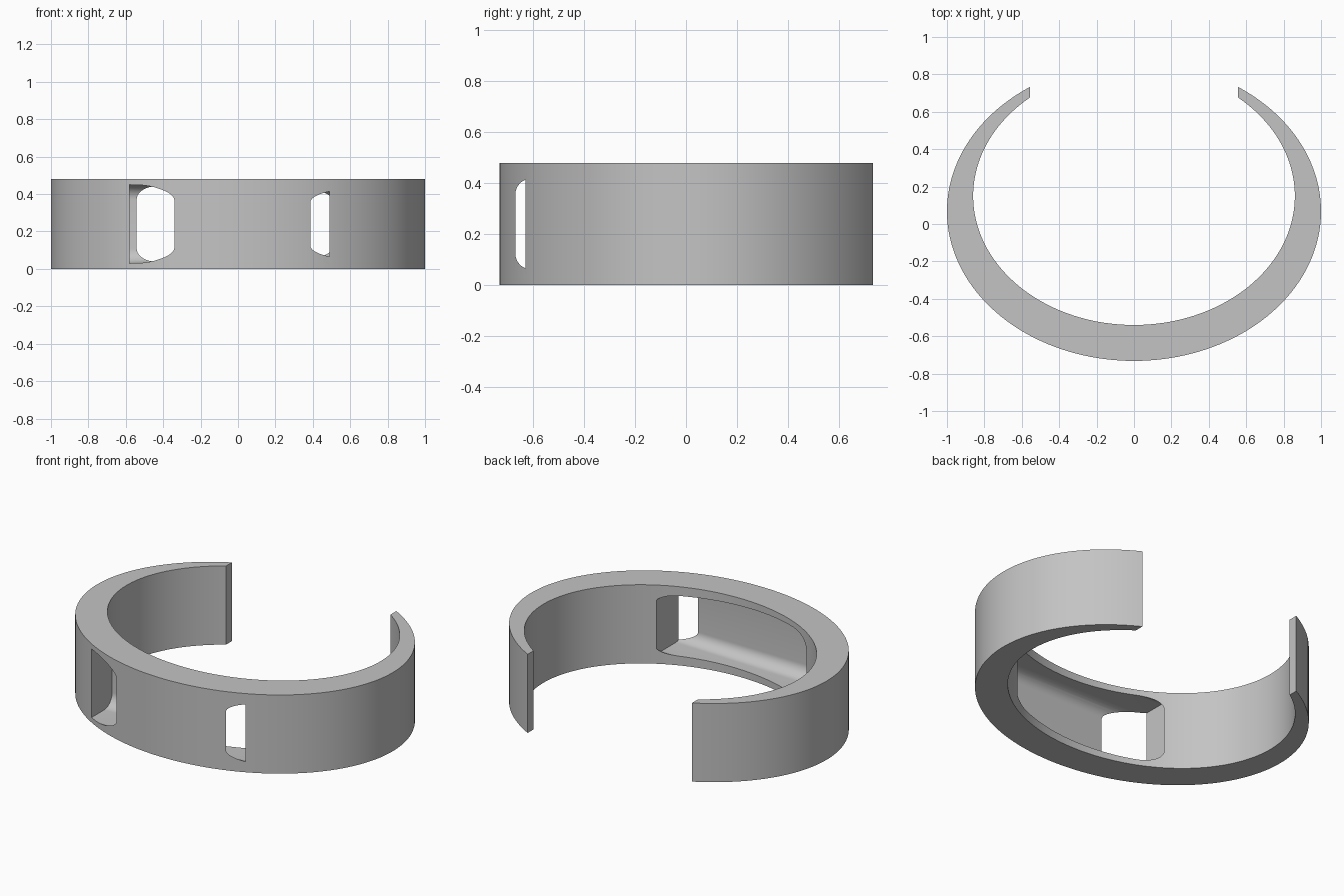
import bpy, bmesh
from math import sin, cos, pi, asin, radians

cube = bpy.data.objects.get("Cube")
if cube:
    bpy.data.objects.remove(cube, do_unlink=True)

HEIGHT = 0.48
END_X = 0.555
STEPS = 128

grey = bpy.data.materials.new("plain grey")
grey.use_nodes = True
colour = (0.55, 0.55, 0.55, 1)
grey.diffuse_color = colour
grey.node_tree.nodes["Principled BSDF"].inputs["Base Color"].default_value = colour


def loft(name, rings, closed):
    """Skin a list of equal point rings; close the loop or cap both ends."""
    bm = bmesh.new()
    loops = [[bm.verts.new(p) for p in ring] for ring in rings]
    pairs = list(zip(loops, loops[1:]))
    if closed:
        pairs.append((loops[-1], loops[0]))
    else:
        bm.faces.new(loops[0])
        bm.faces.new(loops[-1])
    for a, b in pairs:
        for i in range(len(a)):
            j = (i + 1) % len(a)
            bm.faces.new((a[i], a[j], b[j], b[i]))
    bmesh.ops.recalc_face_normals(bm, faces=bm.faces)
    mesh = bpy.data.meshes.new(name)
    bm.to_mesh(mesh)
    bm.free()
    mesh.materials.append(grey)
    ob = bpy.data.objects.new(name, mesh)
    bpy.context.collection.objects.link(ob)
    return ob


def arc_points(rx, ry, cy):
    """Ellipse open at the back, ending at x = +-END_X."""
    gap = asin(END_X / rx)
    angles = [gap + (2 * pi - 2 * gap) * i / STEPS for i in range(STEPS + 1)]
    return [(rx * sin(a), cy + ry * cos(a)) for a in angles]


def pocket_section(x, scale):
    """Rounded rectangle across the pocket, in the y-z plane."""
    half_y, half_z, r = 0.152 * scale, 0.21 * scale, 0.078 * scale
    points = []
    for k, (sy, sz) in enumerate(((1, 1), (-1, 1), (-1, -1), (1, -1))):
        for i in range(13):
            a = radians(90 * k + 7.5 * i)
            points.append((x, -0.537 + sy * (half_y - r) + r * cos(a),
                           HEIGHT / 2 + sz * (half_z - r) + r * sin(a)))
    return points


# Open band, thick at the front and thin at the ends
outer = arc_points(1.0, 0.8, 0.068)
inner = arc_points(0.86, 0.69, 0.15)
band = loft("open_band", [[(*o, 0), (*o, HEIGHT), (*i, HEIGHT), (*i, 0)]
                          for o, i in zip(outer, inner)], False)

# Tapered pocket that breaks through the front wall at both ends
cutter = loft("pocket_cutter", [pocket_section(-0.58, 1.0),
                                pocket_section(0.49, 0.86)], False)
cutter.hide_render = True
cut = band.modifiers.new("pocket", "BOOLEAN")
cut.operation = "DIFFERENCE"
cut.solver = "EXACT"
cut.object = cutter

bpy.ops.object.select_all(action="DESELECT")
band.select_set(True)
bpy.context.view_layer.objects.active = band
bpy.ops.object.modifier_apply(modifier=cut.name)
bpy.data.objects.remove(cutter, do_unlink=True)
bpy.ops.object.shade_smooth_by_angle(angle=radians(30))
